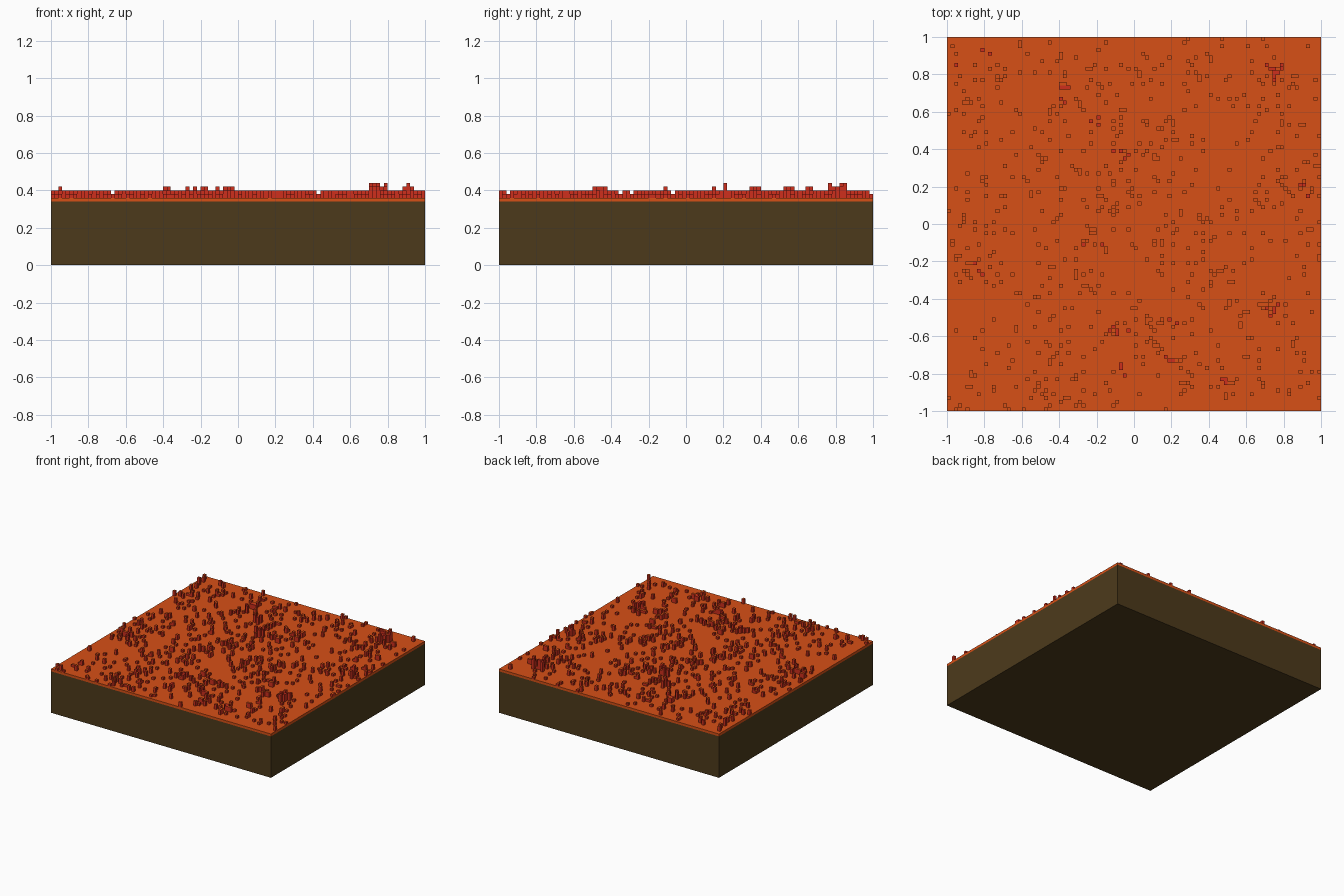
import bpy, bmesh, math, random
from mathutils import Vector

if "Cube" in bpy.data.objects:
    bpy.data.objects.remove(bpy.data.objects["Cube"], do_unlink=True)

random.seed(7)
VOXEL = 0.02
GRID = 100
SOIL_TOP, GROUND_TOP = 0.34, 0.36


def material(name, color):
    mat = bpy.data.materials.new(name)
    mat.use_nodes = True
    mat.diffuse_color = (*color, 1)
    mat.node_tree.nodes["Principled BSDF"].inputs["Base Color"].default_value = (*color, 1)
    return mat


brown = material("soil brown", (0.073, 0.042, 0.011))
orange = material("ground orange", (0.68, 0.08, 0.008))
red = material("stalk red", (0.62, 0.028, 0.012))


def add_box(bm, low, high):
    """Axis-aligned box; returns its faces."""
    verts = bmesh.ops.create_cube(bm, size=1)["verts"]
    low, high = Vector(low), Vector(high)
    for v in verts:
        v.co = (low + high) / 2 + v.co * (high - low)
    return list({f for v in verts for f in v.link_faces})


def finish(bm, name, mats):
    mesh = bpy.data.meshes.new(name)
    bm.to_mesh(mesh)
    bm.free()
    for mat in mats:
        mesh.materials.append(mat)
    obj = bpy.data.objects.new(name, mesh)
    bpy.context.collection.objects.link(obj)
    return obj


# Soil block and the thin ground layer on it
for name, bottom, top, mat in (("soil_block", 0, SOIL_TOP, brown),
                               ("ground_layer", SOIL_TOP, GROUND_TOP, orange)):
    bm = bmesh.new()
    add_box(bm, (-1, -1, bottom), (1, 1, top))
    finish(bm, name, [mat])


# Stalk layout: grid cell -> (height in voxels, has a red tip)
stalks = {}


def plant(x, y, height, red_tip=False):
    cell = (math.floor((x + 1) / VOXEL), math.floor((y + 1) / VOXEL))
    if all(0 <= c < GRID for c in cell):
        stalks[cell] = max((height, red_tip), stalks.get(cell, (0, False)))


# Sparse stalks everywhere
for _ in range(420):
    plant(random.uniform(-1, 1), random.uniform(-1, 1), random.choice((1, 1, 2)))

# Loose thickets
thickets = [(-.85, .72), (.3, .8), (-.15, .1), (.35, .05), (.2, -.1), (.45, -.3),
            (-.4, -.85), (.55, -.85), (-.8, .15), (.1, -.6), (.2, .5), (.75, .5),
            (-.4, -.3), (.75, .8), (-.38, .75), (-.05, .4), (.25, -.78), (-.85, -.25),
            (.75, -.42), (-.55, .3), (.7, .15), (-.2, -.12), (.9, .2), (-.1, -.55)]
for cx, cy in thickets:
    for _ in range(13):
        plant(random.gauss(cx, .1), random.gauss(cy, .1), random.choice((1, 2, 2)))

# Red-tipped tufts: centre, count, lowest and greatest height
tufts = [(.77, .82, 10, 3, 4), (.91, .19, 6, 3, 4), (.72, -.43, 5, 3, 3),
         (-.2, -.13, 4, 3, 3), (-.07, .38, 4, 3, 3), (-.36, .66, 3, 3, 3),
         (-.22, .53, 3, 3, 3), (-.91, .85, 1, 3, 3), (-.37, .75, 3, 2, 2),
         (-.08, -.56, 5, 2, 2), (-.06, -.78, 4, 2, 2), (.24, -.75, 3, 2, 2),
         (.5, -.84, 4, 2, 2), (-.82, -.25, 3, 2, 2), (.18, -.5, 2, 2, 2),
         (-.8, .9, 2, 2, 2)]
for cx, cy, count, low, high in tufts:
    for _ in range(count):
        plant(random.gauss(cx, .03), random.gauss(cy, .022), random.randint(low, high), True)

# Stalks: red sides, orange tips except in the tufts
bm = bmesh.new()
for (i, j), (height, red_tip) in sorted(stalks.items()):
    x, y = i * VOXEL - 1, j * VOXEL - 1
    faces = add_box(bm, (x, y, GROUND_TOP),
                    (x + VOXEL, y + VOXEL, GROUND_TOP + height * VOXEL))
    for f in faces:
        f.normal_update()
        f.material_index = 1 if f.normal.z > 0.5 and not red_tip else 0
finish(bm, "stalks", [red, orange])
